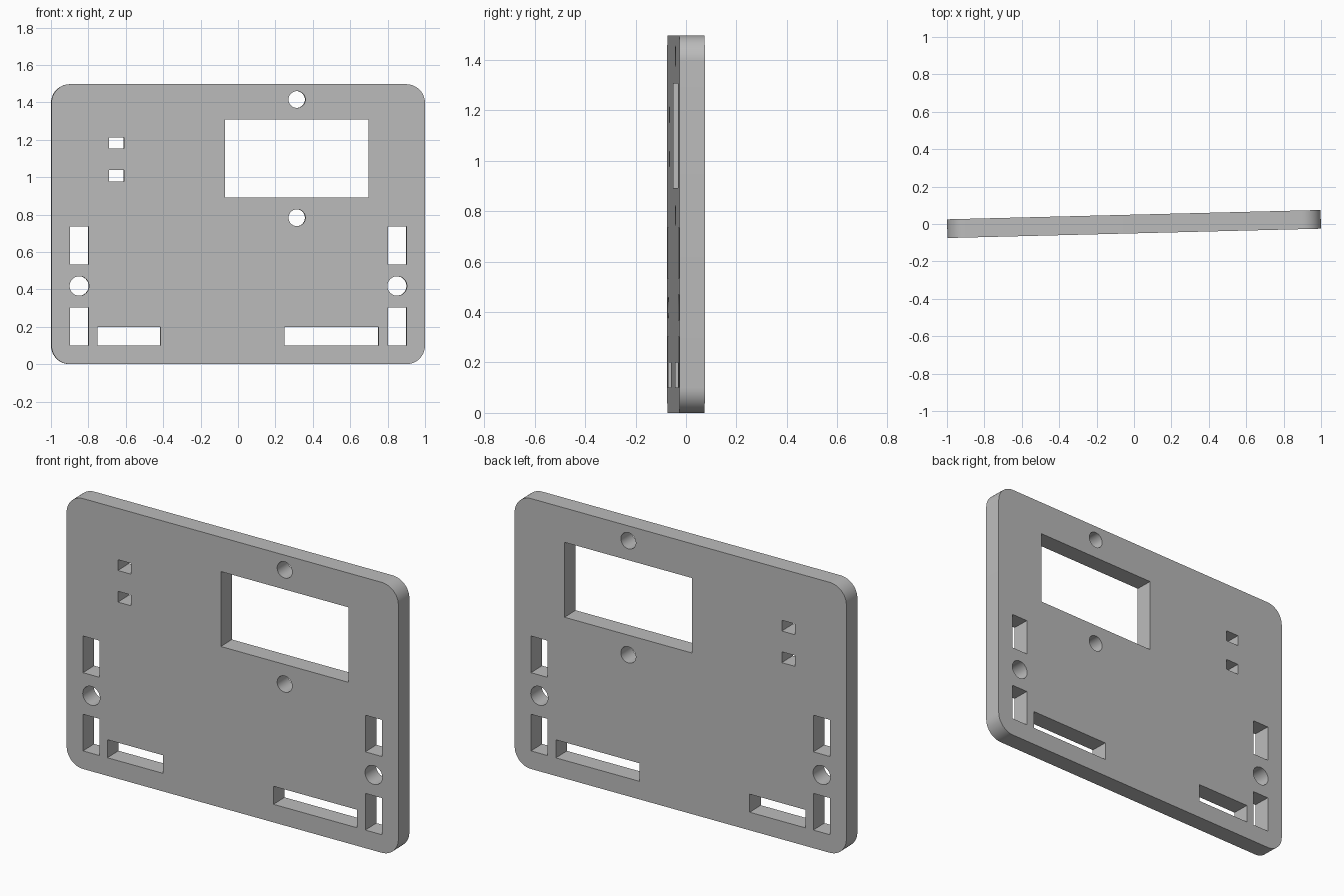
import bpy, bmesh, math

cube = bpy.data.objects.get("Cube")
if cube:
    bpy.data.objects.remove(cube, do_unlink=True)

THICK, HEIGHT, HALF, TILT = 0.1, 1.497, 0.9988, 0.025

grey = bpy.data.materials.new("plain_grey")
grey.use_nodes = True
grey.diffuse_color = (0.5, 0.5, 0.5, 1)
grey.node_tree.nodes["Principled BSDF"].inputs["Base Color"].default_value = (0.5, 0.5, 0.5, 1)

curve = bpy.data.curves.new("panel", "CURVE")
curve.dimensions = "2D"
curve.fill_mode = "BOTH"
curve.extrude = THICK / 2


def outline(points):
    spline = curve.splines.new("POLY")
    spline.points.add(len(points) - 1)
    for p, (x, z) in zip(spline.points, points):
        p.co = (x, z, 0, 1)
    spline.use_cyclic_u = True


def arc(x, z, r, start, sweep, steps):
    angles = [math.radians(start + sweep * i / steps) for i in range(steps + 1)]
    return [(x + r * math.cos(a), z + r * math.sin(a)) for a in angles]


def slot(x0, x1, z0, z1):
    outline([(x0, z0), (x1, z0), (x1, z1), (x0, z1)])


def hole(x, z, r):
    outline(arc(x, z, r, 0, 360, 40)[:-1])


# Rounded panel edge
R = 0.1
right, top = HALF - R, HEIGHT - R
outline(arc(right, top, R, 0, 90, 12) + arc(-right, top, R, 90, 90, 12)
        + arc(-right, R, R, 180, 90, 12) + arc(right, R, R, 270, 90, 12))

# Display window with a screw hole above and below
slot(-0.07, 0.698, 0.892, 1.307)
for z in (0.783, 1.415):
    hole(0.314, z, 0.045)

# Two indicator openings
for z in (0.978, 1.153):
    slot(-0.69, -0.61, z, z + 0.06)

# Mirrored side slots and mounting holes
for side in (-1, 1):
    hole(side * 0.85, 0.418, 0.052)
    for z in (0.1, 0.533):
        slot(side * 0.85 - 0.05, side * 0.85 + 0.05, z, z + 0.203)

# Bottom connector slots
slot(-0.753, -0.417, 0.1, 0.2)
slot(0.247, 0.75, 0.1, 0.2)

# Turn the filled outline into one welded, upright mesh
panel = bpy.data.objects.new("front_panel", curve)
bpy.context.collection.objects.link(panel)
panel.rotation_euler = (math.pi / 2, 0, TILT)
bpy.ops.object.select_all(action="DESELECT")
panel.select_set(True)
bpy.context.view_layer.objects.active = panel
bpy.ops.object.convert(target="MESH")
panel = bpy.context.view_layer.objects.active
bm = bmesh.new()
bm.from_mesh(panel.data)
bmesh.ops.remove_doubles(bm, verts=bm.verts, dist=0.0001)
bmesh.ops.recalc_face_normals(bm, faces=bm.faces)
bm.to_mesh(panel.data)
bm.free()
panel.data.materials.clear()
panel.data.materials.append(grey)
bpy.ops.object.shade_smooth_by_angle(angle=math.radians(30))
